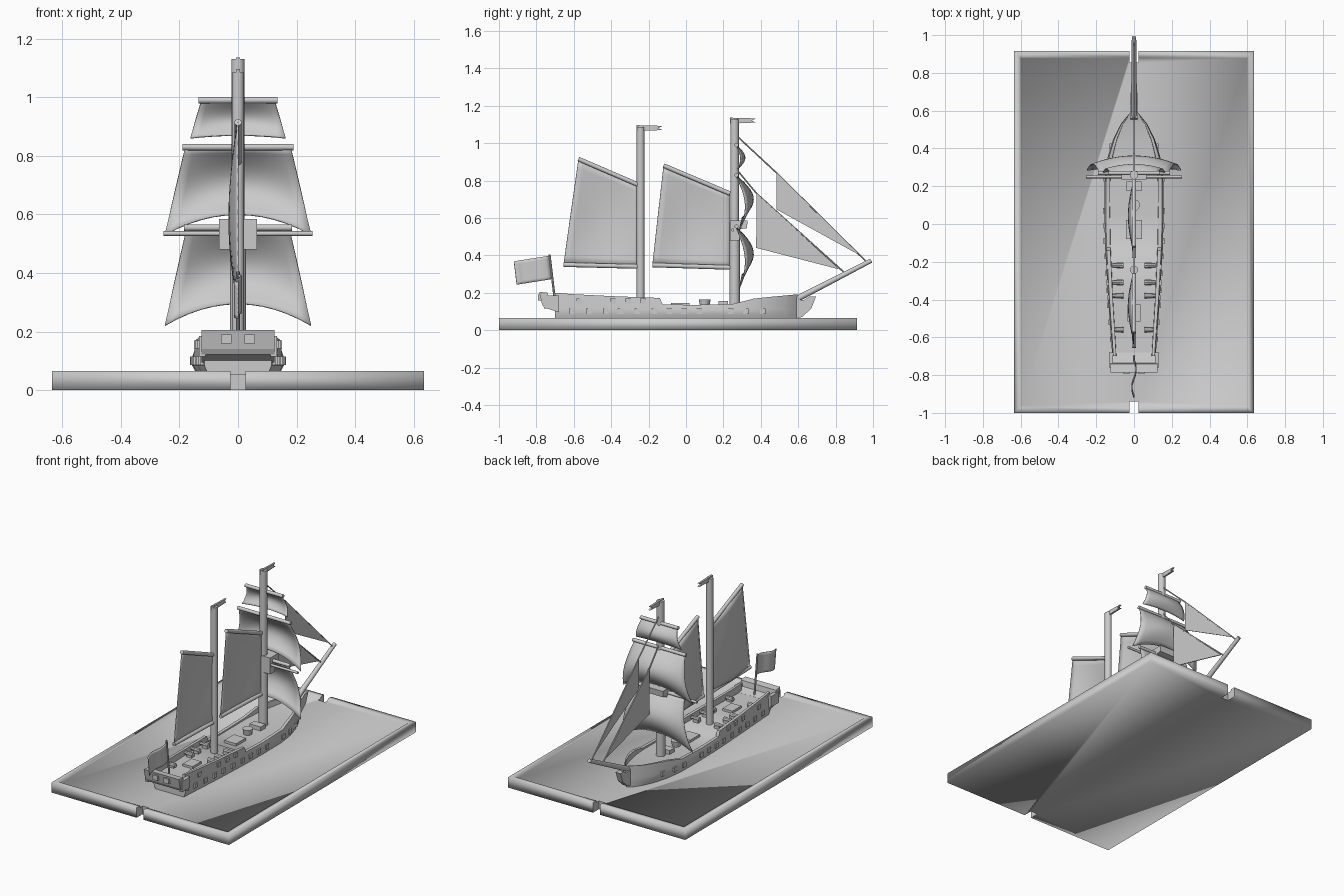
import bpy, bmesh, math
from mathutils import Vector

cube = bpy.data.objects.get("Cube")
if cube:
    bpy.data.objects.remove(cube, do_unlink=True)

grey = bpy.data.materials.new("plain grey")
grey.use_nodes = True
grey.diffuse_color = (0.6, 0.6, 0.6, 1)
grey.node_tree.nodes["Principled BSDF"].inputs["Base Color"].default_value = (0.6, 0.6, 0.6, 1)


def finish(name, bm, smooth=None):
    bmesh.ops.recalc_face_normals(bm, faces=bm.faces)
    me = bpy.data.meshes.new(name)
    bm.to_mesh(me)
    bm.free()
    me.materials.append(grey)
    ob = bpy.data.objects.new(name, me)
    bpy.context.collection.objects.link(ob)
    if smooth:
        bpy.ops.object.select_all(action='DESELECT')
        ob.select_set(True)
        bpy.context.view_layer.objects.active = ob
        bpy.ops.object.shade_smooth_by_angle(angle=math.radians(smooth))
    return ob


def box(name, center, size):
    bm = bmesh.new()
    bmesh.ops.create_cube(bm, size=1)
    for v in bm.verts:
        v.co = Vector(v.co[i] * size[i] + center[i] for i in range(3))
    return finish(name, bm)


def tube(name, a, b, r, r2=None, sides=14):
    a, b = Vector(a), Vector(b)
    d = b - a
    bm = bmesh.new()
    bmesh.ops.create_cone(bm, cap_ends=True, segments=sides, radius1=r,
                          radius2=r if r2 is None else r2, depth=d.length)
    rot = d.to_track_quat('Z', 'Y')
    for v in bm.verts:
        v.co = rot @ v.co + (a + b) / 2
    return finish(name, bm, 40)


def prism(name, profile, width, x=0):
    """Extrude a (y, z) outline along x."""
    bm = bmesh.new()
    face = bm.faces.new([bm.verts.new((x - width / 2, y, z)) for y, z in profile])
    ext = bmesh.ops.extrude_face_region(bm, geom=[face])
    for v in ext["geom"]:
        if isinstance(v, bmesh.types.BMVert):
            v.co.x += width
    return finish(name, bm)


def sheet(name, func, n=12, thick=0.005):
    """Curved cloth from a function of u and v in 0..1."""
    bm = bmesh.new()
    g = [[bm.verts.new(func(i / n, j / n)) for i in range(n + 1)] for j in range(n + 1)]
    for j in range(n):
        for i in range(n):
            bm.faces.new((g[j][i], g[j][i + 1], g[j + 1][i + 1], g[j + 1][i]))
    ob = finish(name, bm, 60)
    mod = ob.modifiers.new("cloth", 'SOLIDIFY')
    mod.thickness = thick
    mod.offset = 0
    return ob


# Base tray with a rim, notched at both ends
bm = bmesh.new()
bmesh.ops.create_cube(bm, size=1)
for v in bm.verts:
    v.co = (v.co.x * 1.27, v.co.y * 1.915 - 0.0425, v.co.z * 0.065 + 0.0325)
top = max(bm.faces, key=lambda f: f.calc_center_median().z)
bmesh.ops.inset_region(bm, faces=[top], thickness=0.045)
bmesh.ops.inset_region(bm, faces=[top], thickness=0.006, depth=-0.012)
base = finish("base", bm)
for end, y in (("front", -0.99), ("back", 0.905)):
    cutter = box("notch_cutter_" + end, (0, y, 0.03), (0.05, 0.1, 0.2))
    cutter.hide_render = True
    cutter.hide_viewport = True
    mod = base.modifiers.new("notch", 'BOOLEAN')
    mod.operation = 'DIFFERENCE'
    mod.object = cutter
for p in base.data.polygons:
    p.use_smooth = True

# Hull lofted from stations: y, half width, rail height, deck height
stations = [(-0.7, 0.115, 0.2, 0.15), (-0.6, 0.122, 0.192, 0.148), (-0.4, 0.137, 0.182, 0.145),
            (-0.14, 0.152, 0.172, 0.14), (-0.125, 0.153, 0.137, 0.13), (0.05, 0.157, 0.135, 0.128),
            (0.25, 0.155, 0.14, 0.13), (0.36, 0.138, 0.168, 0.135), (0.45, 0.11, 0.178, 0.14),
            (0.53, 0.07, 0.185, 0.15), (0.58, 0.03, 0.19, 0.16), (0.6, 0.008, 0.192, 0.17)]
bm = bmesh.new()
rings = []
for y, w, rail, deck in stations:
    half = [(w * 0.86, 0.045), (w, 0.085), (w, 0.11), (w * 0.95, rail), (w * 0.82, rail), (w * 0.81, deck)]
    outline = half + [(-x, z) for x, z in reversed(half)]
    rings.append([bm.verts.new((x, y, z)) for x, z in outline])
for a, b in zip(rings, rings[1:]):
    for i in range(len(a)):
        j = (i + 1) % len(a)
        bm.faces.new((a[i], a[j], b[j], b[i]))
bm.faces.new(rings[0])
bm.faces.new(rings[-1])
finish("hull", bm, 40)


def half_width(y):
    for a, b in zip(stations, stations[1:]):
        if a[0] <= y <= b[0]:
            return a[1] + (b[1] - a[1]) * (y - a[0]) / (b[0] - a[0])
    return 0.115


# Stern block, rudder and beak
prism("stern", [(-0.68, 0.095), (-0.76, 0.122), (-0.77, 0.14), (-0.785, 0.205), (-0.74, 0.2),
                (-0.735, 0.165), (-0.68, 0.15)], 0.25)
prism("rudder", [(-0.69, 0.05), (-0.69, 0.11), (-0.64, 0.11), (-0.64, 0.05)], 0.03)
prism("beak", [(0.5, 0.05), (0.62, 0.07), (0.67, 0.115), (0.695, 0.18), (0.66, 0.18),
               (0.63, 0.16), (0.56, 0.17)], 0.035)
for x in (-0.04, 0.04):
    box("stern_window", (x, -0.782, 0.175), (0.035, 0.02, 0.032))

# Gun ports, deck guns and quarter galleries on both sides
for s in (-1, 1):
    for y in (-0.61, -0.52, -0.43, -0.35, -0.26, -0.17, -0.09, -0.01, 0.07, 0.24, 0.32, 0.41):
        box("lower_gun_port", (s * half_width(y), y, 0.101), (0.014, 0.03, 0.028))
    for y in (-0.57, -0.39, -0.31, -0.23):
        box("upper_gun_port", (s * half_width(y) * 0.97, y, 0.156), (0.014, 0.03, 0.026))
    for y in (-0.56, -0.38, -0.31, -0.22):
        tube("deck_gun", (s * 0.055, y, 0.162), (s * 0.115, y, 0.162), 0.014, 0.01, 8)
        box("gun_carriage", (s * 0.075, y, 0.15), (0.035, 0.03, 0.02))
    box("quarter_gallery", (s * 0.122, -0.72, 0.15), (0.022, 0.08, 0.07))

# Deck fittings
box("main_hatch", (0, -0.03, 0.136), (0.085, 0.1, 0.018))
box("cabin_hatch", (0, -0.47, 0.152), (0.07, 0.09, 0.018))
tube("capstan", (0, 0.1, 0.13), (0, 0.1, 0.165), 0.025, 0.032, 10)
box("fore_hatch", (0, 0.2, 0.14), (0.08, 0.05, 0.03))

# Masts, bowsprit and lookout
tube("main_mast", (0, -0.243, 0.13), (0, -0.243, 1.085), 0.021)
tube("fore_mast_lower", (0, 0.26, 0.12), (0, 0.26, 0.58), 0.028)
tube("fore_mast_upper", (0, 0.26, 0.5), (0, 0.26, 1.13), 0.023)
tube("bowsprit", (0, 0.57, 0.155), (0, 0.99, 0.372), 0.017, 0.012)
prism("lookout", [(0.235, 0.585), (0.33, 0.585), (0.325, 0.545), (0.29, 0.54),
                  (0.285, 0.48), (0.235, 0.48)], 0.13)

# Swallow-tailed pennants
for name, y, z in (("main_pennant", -0.265, 1.08), ("fore_pennant", 0.235, 1.12)):
    prism(name, [(y, z - 0.016), (y, z + 0.016), (y + 0.14, z + 0.012), (y + 0.115, z),
                 (y + 0.14, z - 0.01)], 0.012)


# Square sails with their yards
def square_sail(name, z_top, z_low, w_top, w_low, bulge, arch):
    def cloth(u, v):
        u = 2 * u - 1
        low = z_low + arch * (1 - u * u)
        return (u * (w_top + (w_low - w_top) * v),
                0.265 + bulge * math.sin(math.pi * v * 0.88) * (1 - 0.45 * u * u),
                z_top + (low - z_top) * v)
    sheet(name + "_sail", cloth)
    tube(name + "_yard", (-w_top - 0.01, 0.27, z_top), (w_top + 0.01, 0.27, z_top), 0.011)


square_sail("course", 0.555, 0.22, 0.175, 0.25, 0.095, 0.075)
square_sail("topsail", 0.83, 0.53, 0.18, 0.25, 0.095, 0.07)
square_sail("topgallant", 0.99, 0.86, 0.125, 0.163, 0.05, 0.01)
tube("crossjack_yard", (-0.255, 0.25, 0.535), (0.255, 0.25, 0.535), 0.008)


# Gaff sails: peak, throat, tack and clew as (y, z)
def gaff_sail(name, peak, throat, tack, clew):
    p, t, k, c = (Vector((0, *q)) for q in (peak, throat, tack, clew))

    def cloth(u, v):
        co = p.lerp(t, u).lerp(c.lerp(k, u), v)
        co.x = -0.03 * math.sin(math.pi * u) * math.sin(math.pi * (0.1 + 0.8 * v))
        return co
    sheet(name + "_sail", cloth)
    tube(name + "_gaff", p, t, 0.012)
    tube(name + "_boom", c, k, 0.012)


gaff_sail("main", (-0.575, 0.915), (-0.25, 0.775), (-0.25, 0.34), (-0.655, 0.35))
gaff_sail("middle", (-0.12, 0.88), (0.235, 0.73), (0.235, 0.335), (-0.18, 0.348))

# Jibs and stays
for name, head, clew, tack, mast, spar in (
        ("outer", (0.485, 0.84), (0.485, 0.645), (0.93, 0.4), (0.27, 1.04), (0.96, 0.37)),
        ("inner", (0.378, 0.73), (0.375, 0.44), (0.82, 0.325), (0.27, 0.86), (0.85, 0.305))):
    prism(name + "_jib", [head, clew, tack], 0.006)
    tube(name + "_head_stay", (0, *mast), (0, *head), 0.004, sides=6)
    tube(name + "_foot_stay", (0, *head), (0, *spar), 0.004, sides=6)

# Stern flag
tube("flag_pole", (0, -0.7, 0.15), (0, -0.73, 0.405), 0.006, sides=8)
sheet("stern_flag", lambda u, v: (0.012 * math.sin(2 * math.pi * u),
                                  -0.73 - 0.19 * u + 0.015 * v,
                                  0.398 - 0.03 * u - 0.125 * v), 8)
